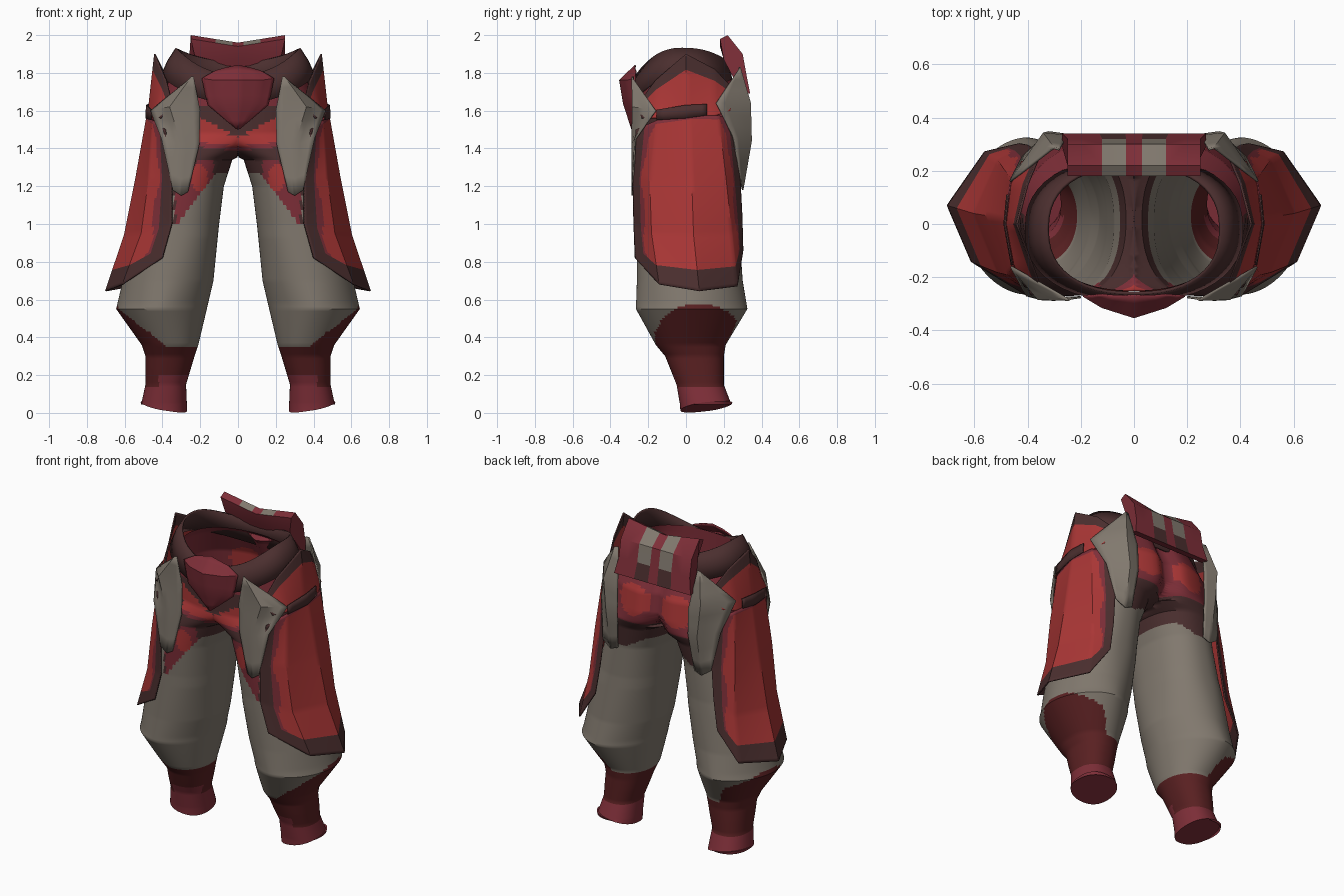
import bpy, bmesh, math
from mathutils import Vector

if "Cube" in bpy.data.objects:
    bpy.data.objects.remove(bpy.data.objects["Cube"])

COLOURS = [("taupe_cloth", (0.22, 0.19, 0.156)), ("bright_red", (0.40, 0.037, 0.036)),
           ("crimson", (0.21, 0.028, 0.040)), ("dark_brown", (0.070, 0.028, 0.028)),
           ("deep_red", (0.100, 0.0145, 0.0155))]
TAUPE, RED, CRIMSON, BROWN, DEEP = range(5)
MATS = []
for label, rgb in COLOURS:
    m = bpy.data.materials.new(label)
    m.diffuse_color = (*rgb, 1)
    m.use_nodes = True
    m.node_tree.nodes["Principled BSDF"].inputs["Base Color"].default_value = m.diffuse_color
    MATS.append(m)


def grid_mesh(name, grid, rule, closed=False, caps=(), mirror=True, thick=0.0, angle=35):
    """Skin a grid of points; rule(centre, u, v) gives the colour or None for no face."""
    bm = bmesh.new()
    vs = [[bm.verts.new(p) for p in row] for row in grid]
    nv, nu = len(vs), len(vs[0])
    for i in range(nv - 1):
        for j in range(nu if closed else nu - 1):
            k = (j + 1) % nu
            quad = [vs[i][j], vs[i][k], vs[i + 1][k], vs[i + 1][j]]
            c = sum((v.co for v in quad), Vector()) / 4
            col = rule(c, (j + 0.5) / (nu - 1), (i + 0.5) / (nv - 1))
            if col is not None:
                bm.faces.new(quad).material_index = col
    for row, col in caps:
        bm.faces.new(vs[row]).material_index = col
    bmesh.ops.remove_doubles(bm, verts=bm.verts, dist=1e-5)
    bmesh.ops.delete(bm, geom=[v for v in bm.verts if not v.link_faces], context='VERTS')
    bmesh.ops.recalc_face_normals(bm, faces=bm.faces)
    me = bpy.data.meshes.new(name)
    bm.to_mesh(me)
    bm.free()
    for m in MATS:
        me.materials.append(m)
    ob = bpy.data.objects.new(name, me)
    bpy.context.collection.objects.link(ob)
    bpy.ops.object.select_all(action='DESELECT')
    ob.select_set(True)
    bpy.context.view_layer.objects.active = ob
    bpy.ops.object.shade_smooth_by_angle(angle=math.radians(angle))
    if mirror:
        ob.modifiers.new("mirror", 'MIRROR').merge_threshold = 0.0005
    if thick:
        s = ob.modifiers.new("thickness", 'SOLIDIFY')
        s.thickness, s.offset = thick, 0
    return ob


def along(pts, t):
    """Point at t (0..1) on a polyline with evenly weighted segments."""
    f = t * (len(pts) - 1)
    i = min(int(f), len(pts) - 2)
    return Vector(pts[i]).lerp(Vector(pts[i + 1]), f - i)


def sheet(name, rows, rule, nu=24, nv=24, thick=0.008):
    wide = [[along(r, j / nu) for j in range(nu + 1)] for r in rows]
    grid = [[along([r[j] for r in wide], i / nv) for j in range(nu + 1)] for i in range(nv + 1)]
    return grid_mesh(name, grid, rule, thick=thick)


# Trousers: one half lofted from cuff to waist, cut at the centre plane and mirrored
RINGS = [  # z, inner x, outer x, front y, back y
    (0.033, .27, .515, -.03, .245), (0.15, .275, .49, -.05, .20), (0.30, .23, .49, -.11, .20),
    (0.36, .21, .51, -.16, .21), (0.55, .165, .645, -.265, .325), (0.70, .13, .61, -.26, .30),
    (1.00, .10, .52, -.26, .28), (1.20, .075, .47, -.27, .28), (1.34, .03, .44, -.27, .30),
    (1.40, -.10, .43, -.26, .33), (1.48, -.43, .43, -.25, .345), (1.60, -.42, .42, -.25, .33),
    (1.75, -.37, .37, -.25, .26), (1.80, -.34, .34, -.25, .21)]
SIDES = 88


def power(v, e):
    return math.copysign(abs(v) ** e, v)


def ring(z, x0, x1, y0, y1, first):
    pts = []
    e = 0.88 + 0.22 * max(0.0, 1 - abs(z - 0.58) / 0.35)   # knees bulge to a corner
    for k in range(SIDES):
        a = 2 * math.pi * k / SIDES
        c, s = math.cos(a), math.sin(a)
        if abs(c) < 1e-6:
            c = 0.0
        x = max(0.0, (x0 + x1) / 2 + (x1 - x0) / 2 * power(c, e))
        y = (y0 + y1) / 2 + (y1 - y0) / 2 * power(s, e)
        if s > 0 and 1.38 < z < 1.78:    # seat cleft
            y -= 0.06 * math.exp(-(x / 0.06) ** 2)
        pts.append((x, y, z + (0.024 * c + 0.02 * s if first else 0)))
    return pts


body = []
for a, b in zip(RINGS, RINGS[1:]):
    n = math.ceil((b[0] - a[0]) / 0.0125)
    for i in range(n):
        body.append(ring(*[p + (q - p) * i / n for p, q in zip(a, b)], not body))
body.append(ring(*RINGS[-1], False))


def blob(x, z, cx, cz, rx, rz):
    return ((x - cx) / rx) ** 2 + ((z - cz) / rz) ** 2


def trouser_colour(c, u, v):
    x, y, z = c
    if x < 1e-4:
        return None
    if z < 0.7:                           # boots, with a domed top on the outer side
        dome = math.sqrt(max(0.0, 1 - ((y - 0.07) / 0.25) ** 2)) * min(1, max(0, (x - 0.38) / 0.08))
        if z < 0.14 or (z < 0.2 and y < 0.03 and x < 0.42):
            return CRIMSON
        return DEEP if z < 0.345 + 0.235 * dome else TAUPE
    if y < 0.03:                          # front
        low = min(1.27, 1.42 - 1.3 * x) if x < 0.34 else 1.3
        if z < low:
            return TAUPE
        d = (z - low) + 0.3 * (x - 0.2)
        if 0.13 < x < 0.33 and z < min(1.34, low + 0.2):
            return RED if blob(x, z, .205, 1.245, .045, .075) < 1 else CRIMSON
        bottom, top = 1.385 + 0.12 * x, 1.455 + 0.55 * x
        if bottom < z < top and x < 0.24:
            return RED if z > bottom + 0.025 else CRIMSON
        return BROWN if z < 1.62 else CRIMSON
    if z < 1.24 + 0.03 * math.sin(18 * x):  # back
        return TAUPE
    if z < 1.40:
        return BROWN
    return RED if blob(x, z, .15, 1.545, .11, .095) < 1 else CRIMSON


grid_mesh("trousers", body, trouser_colour, closed=True, caps=[(0, CRIMSON)], angle=40)


# Long thigh guards with a dark rim
def guard_colour(c, u, v):
    d = min(u / 0.10, (1 - u) / 0.10, (1 - v) / 0.12)
    if d < 1:
        return BROWN
    wave = 1.5 + 0.25 * math.sin(14 * v)
    round_top = v < 0.12 and min(u, 1 - u) < 0.28 - 1.3 * v
    return CRIMSON if min(u, 1 - u) / 0.10 < wave or v < 0.03 or round_top else RED


sheet("thigh_guard", [
    [(.385, -.265, 1.50), (.45, -.15, 1.55), (.48, .02, 1.575), (.46, .17, 1.575), (.39, .26, 1.54)],
    [(.35, -.28, 1.24), (.47, -.19, 1.24), (.54, .03, 1.24), (.49, .21, 1.24), (.38, .285, 1.24)],
    [(.35, -.275, 1.00), (.51, -.18, 0.95), (.60, .04, .94), (.51, .24, .95), (.40, .295, 1.05)],
    [(.40, -.268, .82), (.61, -.14, .68), (.70, .07, .645), (.56, .27, .67), (.43, .30, .86)]],
    guard_colour, 48, 48)

# Short hip guards rising to a point, and the strap below them
sheet("hip_guard", [
    [(.345, -.255, 1.63), (.38, -.16, 1.76), (.44, .0, 1.90), (.40, .15, 1.82), (.36, .245, 1.72)],
    [(.41, -.235, 1.56), (.45, -.15, 1.56), (.477, .0, 1.565), (.46, .15, 1.57), (.42, .235, 1.60)]],
    lambda c, u, v: BROWN if v < 0.25 or u < 0.08 else RED)
sheet("hip_strap", [
    [(.458, -.155, 1.605), (.484, .0, 1.63), (.473, .11, 1.635)],
    [(.460, -.155, 1.55), (.488, .0, 1.56), (.477, .11, 1.575)]],
    lambda c, u, v: BROWN, 8, 2, 0.006)

# Pointed cloth flaps in front and behind, wrapping towards the hips
sheet("front_flap", [
    [(.235, -.28, 1.78), (.245, -.285, 1.78), (.25, -.28, 1.77)],
    [(.20, -.275, 1.60), (.36, -.282, 1.62), (.462, -.16, 1.60)],
    [(.205, -.275, 1.42), (.30, -.285, 1.42), (.405, -.268, 1.45)],
    [(.265, -.28, 1.17), (.30, -.284, 1.15), (.345, -.283, 1.18)]],
    lambda c, u, v: TAUPE, 8, 9)
sheet("back_flap", [
    [(.28, .28, 1.83), (.30, .285, 1.83), (.31, .28, 1.82)],
    [(.25, .33, 1.60), (.34, .34, 1.64), (.465, .16, 1.64)],
    [(.25, .335, 1.44), (.32, .345, 1.44), (.42, .25, 1.46)],
    [(.27, .30, 1.20), (.32, .30, 1.18), (.38, .29, 1.22)]],
    lambda c, u, v: TAUPE, 8, 9)

# Flared waistband, high at the sides and low in front
belt = []
for half_w, depth, drop in ((.325, .24, 0), (.37, .255, .07), (.405, .265, .15)):
    row = []
    for k in range(48):
        a = 2 * math.pi * k / 48
        s = math.sin(a)
        z = 1.93 - (0.14 if s < 0 else 0.07) * s * s - drop
        row.append((half_w * power(math.cos(a), 0.85), -0.02 + depth * power(s, 0.85), z))
    belt.append(row)
grid_mesh("waistband", belt, lambda c, u, v: BROWN, closed=True, mirror=False, thick=0.012)

# Ridged pointed plate at the front
sheet("front_plate", [
    [(0, -.268, 1.84), (.07, -.27, 1.825), (.12, -.265, 1.81)],
    [(0, -.35, 1.76), (.12, -.312, 1.76), (.19, -.27, 1.77)],
    [(0, -.33, 1.64), (.10, -.30, 1.64), (.16, -.27, 1.63)],
    [(0, -.285, 1.50), (.005, -.285, 1.503), (.01, -.28, 1.506)]],
    lambda c, u, v: CRIMSON, 8, 9)

# Pouch at the back of the waist with two cloth stripes that end in dark tips
PROFILE = [(.18, 1.98), (.22, 2.0), (.30, 1.90), (.32, 1.79), (.34, 1.69), (.29, 1.70), (.20, 1.87)]
pouch = []
for x in (0, .03, .075, .12, .19, .25):
    row = []
    for y, z in PROFILE:
        dip = 0.04 * (1 - x / .25) if z > 1.95 else 0
        row.append((x * (1.08 if z < 1.75 else 0.9 if y == .20 else 1.0), y, z - dip))
    pouch.append(row)


def pouch_colour(c, u, v):
    panel = int(u * 6)
    if .03 < c.x < .13 and panel < 4:
        return TAUPE if panel < 3 else BROWN
    return CRIMSON


grid_mesh("back_pouch", pouch, pouch_colour, closed=True, caps=[(-1, CRIMSON)], angle=30)
